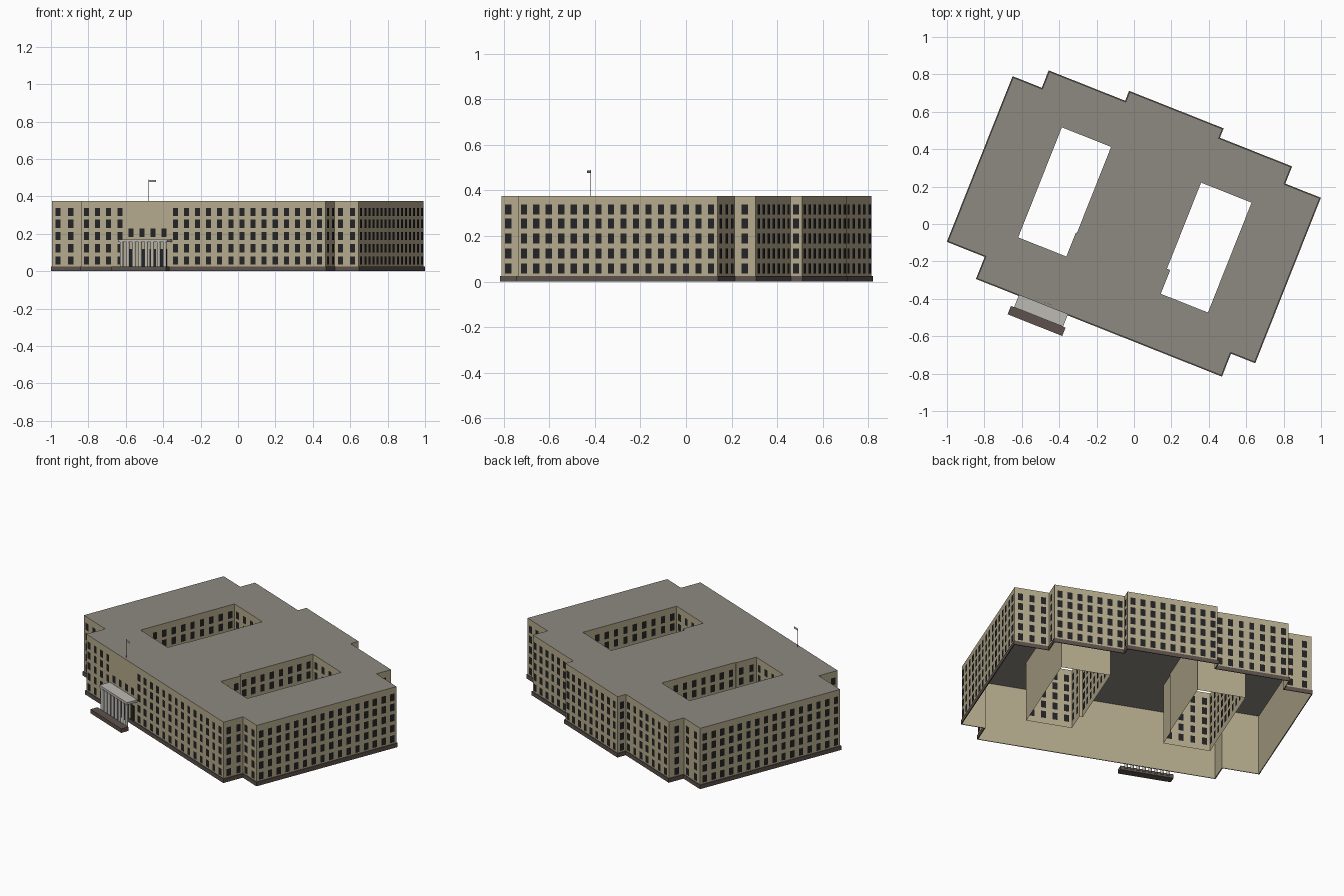
import bpy, bmesh, math
from mathutils import Matrix, Vector

if "Cube" in bpy.data.objects:
    bpy.data.objects.remove(bpy.data.objects["Cube"], do_unlink=True)

TURN = Matrix.Rotation(math.radians(-21.65), 4, 'Z')   # building sits at an angle
TOP, BASE = 0.375, 0.025
ROWS = [0.057, 0.123, 0.189, 0.254, 0.316]             # window centre heights


def material(name, rgb):
    m = bpy.data.materials.new(name)
    m.use_nodes = True
    m.diffuse_color = (*rgb, 1)
    m.node_tree.nodes["Principled BSDF"].inputs["Base Color"].default_value = (*rgb, 1)
    return m


WALL = material("beige wall", (0.46, 0.405, 0.265))
ROOF = material("grey roof", (0.27, 0.255, 0.225))
GLASS = material("dark glass", (0.017, 0.017, 0.019))
PLINTH = material("brown plinth", (0.11, 0.085, 0.073))
STONE = material("pale stone", (0.5, 0.49, 0.45))


def finish(bm, name, mat):
    mesh = bpy.data.meshes.new(name)
    bm.to_mesh(mesh)
    bm.free()
    mesh.materials.append(mat)
    ob = bpy.data.objects.new(name, mesh)
    ob.matrix_world = TURN
    bpy.context.scene.collection.objects.link(ob)
    return ob


def quad(bm, *pts):
    bm.faces.new([bm.verts.new(p) for p in pts])


def box(bm, lo, hi):
    lo, hi = Vector(lo), Vector(hi)
    size = Matrix.Diagonal((*(hi - lo), 1))
    bmesh.ops.create_cube(bm, size=1, matrix=Matrix.Translation((lo + hi) / 2) @ size)


def edges(loop):
    """Yield start, end and outward normal of every wall run."""
    for i, p in enumerate(loop):
        a, b = Vector((*p, 0)), Vector((*loop[(i + 1) % len(loop)], 0))
        d = (b - a).normalized()
        yield a, b, Vector((-d.y, d.x, 0))


def up(p, z):
    return Vector((p.x, p.y, z))


def build_walls(name, loop):
    bm = bmesh.new()
    for a, b, n in edges(loop):
        quad(bm, b, a, up(a, TOP), up(b, TOP))
    finish(bm, name, WALL)


def build_windows(name, loop):
    bm = bmesh.new()
    for a, b, n in edges(loop):
        length = (b - a).length
        if length < 0.03:
            continue
        front = length > 1.2
        count = 22 if front else max(1, int(length / 0.0585))
        d = (b - a) / count
        half = d.normalized() * 0.0145
        for i in range(count):
            c = a + d * (i + 0.5) + n * 0.003
            rows = ROWS
            if front and 14 <= i <= 17:          # blank bay over the entrance
                rows = [0.206]
            for z in rows:
                lo, hi = z - 0.022, z + 0.022
                quad(bm, up(c + half, lo), up(c - half, lo),
                     up(c - half, hi), up(c + half, hi))
    finish(bm, name, GLASS)


# Plan: outer outline clockwise, courtyards counter-clockwise
outline = [(-.89, -.453), (-.89, .49), (-.722, .49), (-.722, .59), (-.282, .59),
           (-.282, .647), (.252, .647), (.252, .593), (.667, .593), (.667, .494),
           (.872, .494), (.872, -.448), (.733, -.448), (.733, -.58),
           (-.672, -.58), (-.672, -.453)]
left_court = [(-.549, -.295), (-.272, -.295), (-.272, -.157), (-.266, -.157),
              (-.266, .338), (-.549, .338)]
right_court = [(.271, -.294), (.542, -.294), (.542, .338), (.252, .338),
               (.252, -.157), (.271, -.157)]

for label, loop in (("outer", outline), ("left_court", left_court),
                    ("right_court", right_court)):
    build_walls(label + "_walls", loop)
    build_windows(label + "_windows", loop)

# Flat roof with two openings
bm = bmesh.new()
for loop in (outline, left_court, right_court):
    vs = [bm.verts.new((*p, TOP)) for p in loop]
    for i, v in enumerate(vs):
        bm.edges.new((v, vs[(i + 1) % len(vs)]))
bmesh.ops.triangle_fill(bm, use_beauty=True, use_dissolve=False,
                        edges=bm.edges[:], normal=(0, 0, 1))
for f in bm.faces:
    f.normal_update()
    if f.normal.z < 0:
        f.normal_flip()
finish(bm, "roof", ROOF)

# Projecting plinth around the outside
bm = bmesh.new()
runs = list(edges(outline))
inner = [a for a, b, n in runs]
outer = [a + (n + runs[i - 1][2]) * 0.005 for i, (a, b, n) in enumerate(runs)]
for i in range(len(runs)):
    j = (i + 1) % len(runs)
    a, b, c, d = outer[i], outer[j], inner[j], inner[i]
    quad(bm, b, a, up(a, BASE), up(b, BASE))
    quad(bm, up(b, BASE), up(a, BASE), up(d, BASE), up(c, BASE))
    quad(bm, a, b, c, d)
finish(bm, "plinth", PLINTH)

# Entrance: canopy, columns, doors and steps
bm = bmesh.new()
box(bm, (-.432, -.65, .155), (-.15, -.58, .17))
finish(bm, "entrance_canopy", STONE)

bm = bmesh.new()
for i in range(8):
    place = Matrix.Translation((-.415 + i * .0355, -.642, .0825))
    bmesh.ops.create_cone(bm, cap_ends=True, segments=12, radius1=.0095,
                          radius2=.0095, depth=.145, matrix=place)
columns = finish(bm, "entrance_columns", STONE)
for p in columns.data.polygons:
    p.use_smooth = abs(p.normal.z) < 0.5

bm = bmesh.new()
for i in range(4):
    x = -.384 + i * .0625
    box(bm, (x - .018, -.584, .026), (x + .018, -.58, .12))
finish(bm, "entrance_doors", GLASS)

bm = bmesh.new()
box(bm, (-.45, -.698, 0), (-.136, -.65, BASE))
finish(bm, "entrance_steps", PLINTH)

# Flagpole above the entrance
bm = bmesh.new()
bmesh.ops.create_cone(bm, cap_ends=True, segments=8, radius1=.0015, radius2=.0015,
                      depth=.115, matrix=Matrix.Translation((-.288, -.565, .4325)))
finish(bm, "flagpole", PLINTH)
bm = bmesh.new()
box(bm, (-.288, -.5655, .476), (-.248, -.5645, .488))
finish(bm, "flag", STONE)
